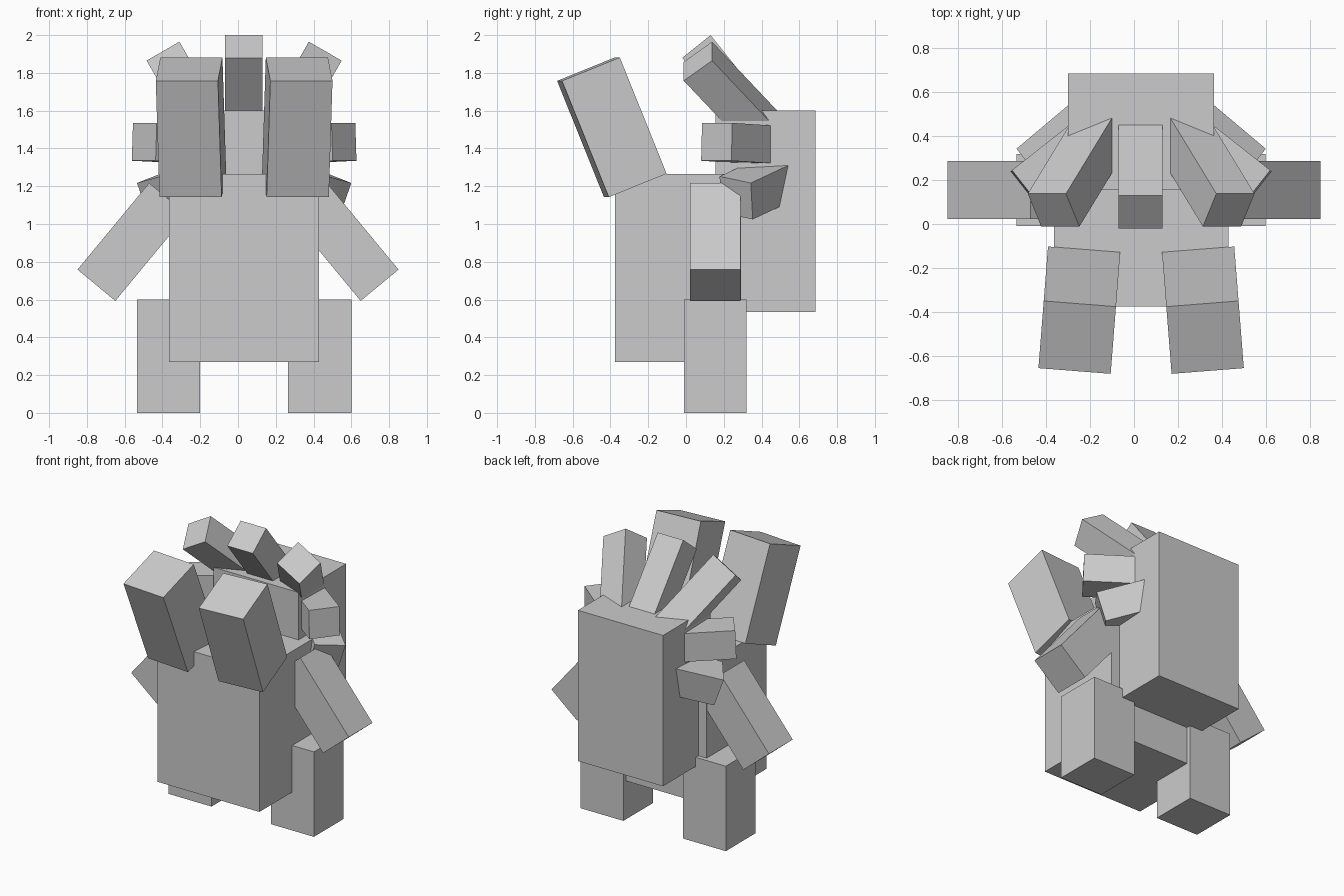
import bpy, bmesh
from math import radians
from mathutils import Matrix, Vector

if "Cube" in bpy.data.objects:
    bpy.data.objects.remove(bpy.data.objects["Cube"])

CX = 0.0325  # symmetry plane of everything except the arms


def box(name, centre, size, rot=None, mirror=None):
    """Flat-shaded box; with mirror=x also builds its reflection across that plane."""
    rot = rot or Matrix.Identity(3)
    base = Matrix.Translation(centre) @ rot.to_4x4() @ Matrix.Diagonal((*size, 1))
    mats = [(name, base)]
    if mirror is not None:
        flip = Matrix.Translation((2 * mirror, 0, 0)) @ Matrix.Diagonal((-1, 1, 1, 1))
        mats = [(name + "_left", base), (name + "_right", flip @ base)]
    for part, mat in mats:
        bm = bmesh.new()
        bmesh.ops.create_cube(bm, size=1, matrix=mat)
        bmesh.ops.recalc_face_normals(bm, faces=bm.faces[:])
        mesh = bpy.data.meshes.new(part)
        bm.to_mesh(mesh)
        bm.free()
        bpy.context.collection.objects.link(bpy.data.objects.new(part, mesh))


def spike(name, corner, u, w, length, mirror=None):
    """Square bar from an outer end-face corner and its two edges, running inward."""
    u, w = Vector(u), Vector(w)
    size = (u.length, w.length, length)
    x = u.normalized()
    z = u.cross(w).normalized()
    y = z.cross(x)
    rot = Matrix((x, y, z)).transposed()
    centre = Vector(corner) + rot @ (Vector(size) / 2)
    box(name, centre, size, rot, mirror)


# Torso and back block
box("body", (CX, -0.0425, 0.7675), (0.795, 0.665, 0.995))
box("back_block", (CX, 0.42, 1.0675), (0.665, 0.53, 1.065))

# Legs and arms
box("leg", (-0.3675, 0.155, 0.3), (0.335, 0.33, 0.6), mirror=CX)
box("arm", (-0.56, 0.155, 0.905), (0.26, 0.265, 0.595),
    Matrix.Rotation(radians(39.6), 3, 'Y'), mirror=0)

# Forward-leaning upright blocks on the chest
lean = Matrix.Rotation(radians(-4.5), 3, 'Z') @ Matrix.Rotation(radians(22), 3, 'X')
box("leaning_block", (-0.249, -0.3925, 1.512), (0.33, 0.331, 0.664), lean, mirror=CX)

# Crest of bars fanning out of the back block
spike("top_spike", (-0.07, 0.13, 2.0), (0.2, 0, 0), (0, -0.15, -0.12), 0.6)
spike("upper_spike", (-0.484, 0.138, 1.865), (0.174, 0, 0.1), (0.064, -0.15, -0.105), 0.6, CX)
spike("middle_spike", (-0.556, 0.245, 1.535), (0.126, -0.16, 0), (-0.01, 0, -0.2), 0.5, CX)
spike("lower_spike", (-0.535, 0.343, 1.217), (0.125, -0.165, 0.035), (0.075, 0, -0.19), 0.5, CX)
